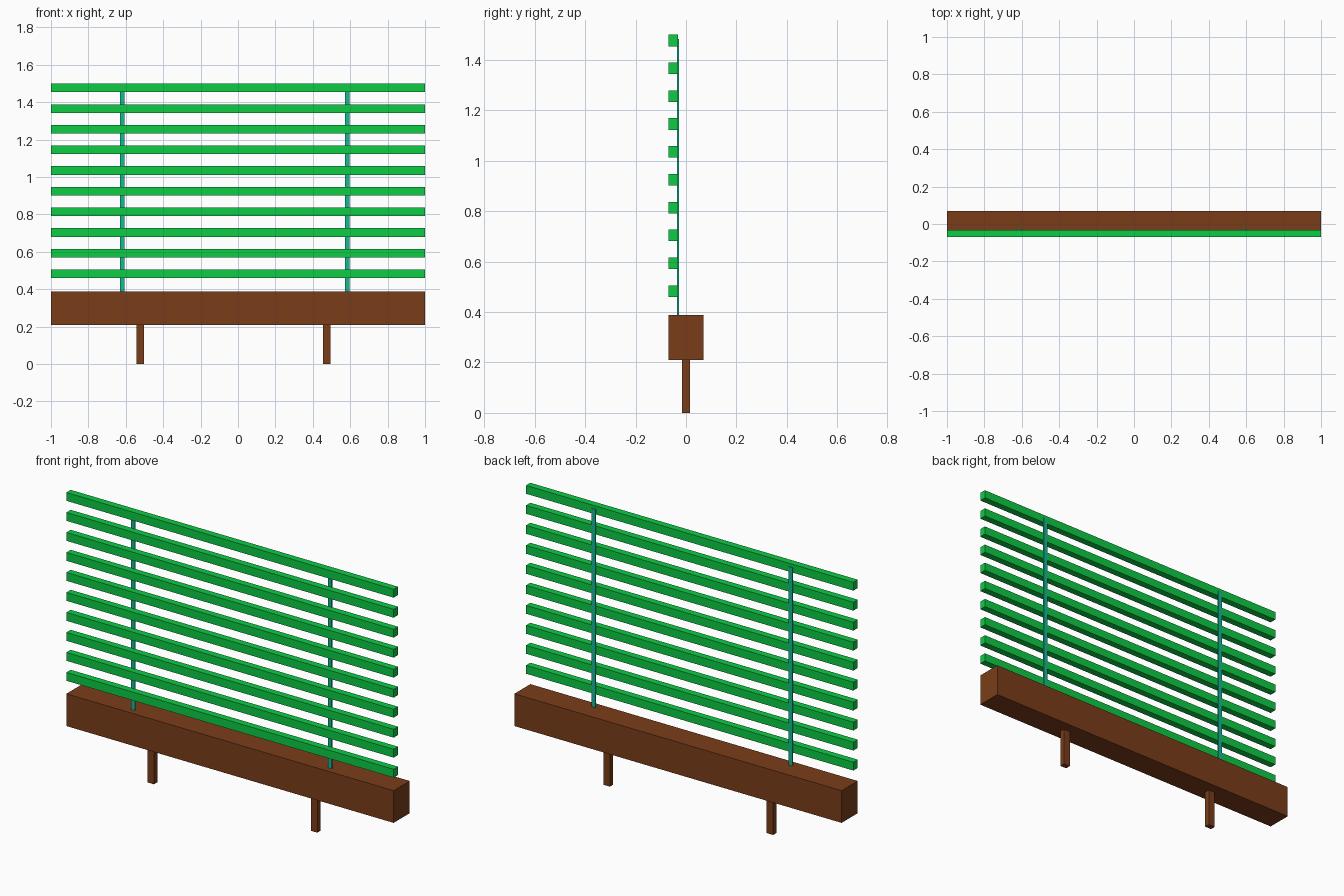
import bpy
import bmesh

if "Cube" in bpy.data.objects:
    bpy.data.objects.remove(bpy.data.objects["Cube"])


def material(name, colour):
    m = bpy.data.materials.new(name)
    m.diffuse_color = (*colour, 1)
    m.use_nodes = True
    m.node_tree.nodes["Principled BSDF"].inputs["Base Color"].default_value = m.diffuse_color
    return m


def box(name, x, y, z, mat):
    """Box spanning the (min, max) range on each axis."""
    bm = bmesh.new()
    bmesh.ops.create_cube(bm, size=1)
    spans = (x, y, z)
    bmesh.ops.scale(bm, vec=[b - a for a, b in spans], verts=bm.verts)
    mesh = bpy.data.meshes.new(name)
    bm.to_mesh(mesh)
    bm.free()
    mesh.materials.append(mat)
    obj = bpy.data.objects.new(name, mesh)
    obj.location = [(a + b) / 2 for a, b in spans]
    bpy.context.collection.objects.link(obj)
    return obj


brown = material("brown_wood", (0.195, 0.048, 0.01))
green = material("green_paint", (0.004, 0.6, 0.06))
teal = material("teal_metal", (0.007, 0.48, 0.3))

# Seat beam
box("seat_beam", (-1, 1), (-0.07, 0.07), (0.21, 0.388), brown)

# Legs, slightly off centre
for side, x in (("left", -0.523), ("right", 0.475)):
    box(f"{side}_leg", (x - 0.02, x + 0.02), (-0.015, 0.015), (0, 0.21), brown)

# Thin uprights behind the slats
for side, x in (("left", -0.618), ("right", 0.585)):
    box(f"{side}_upright", (x - 0.012, x + 0.012), (-0.035, -0.028),
        (0.388, 1.482), teal)

# Horizontal slats
for i in range(10):
    z = 0.46 + i * 0.1104
    box(f"slat_{i + 1}", (-1, 1), (-0.07, -0.032), (z, z + 0.046), green)
